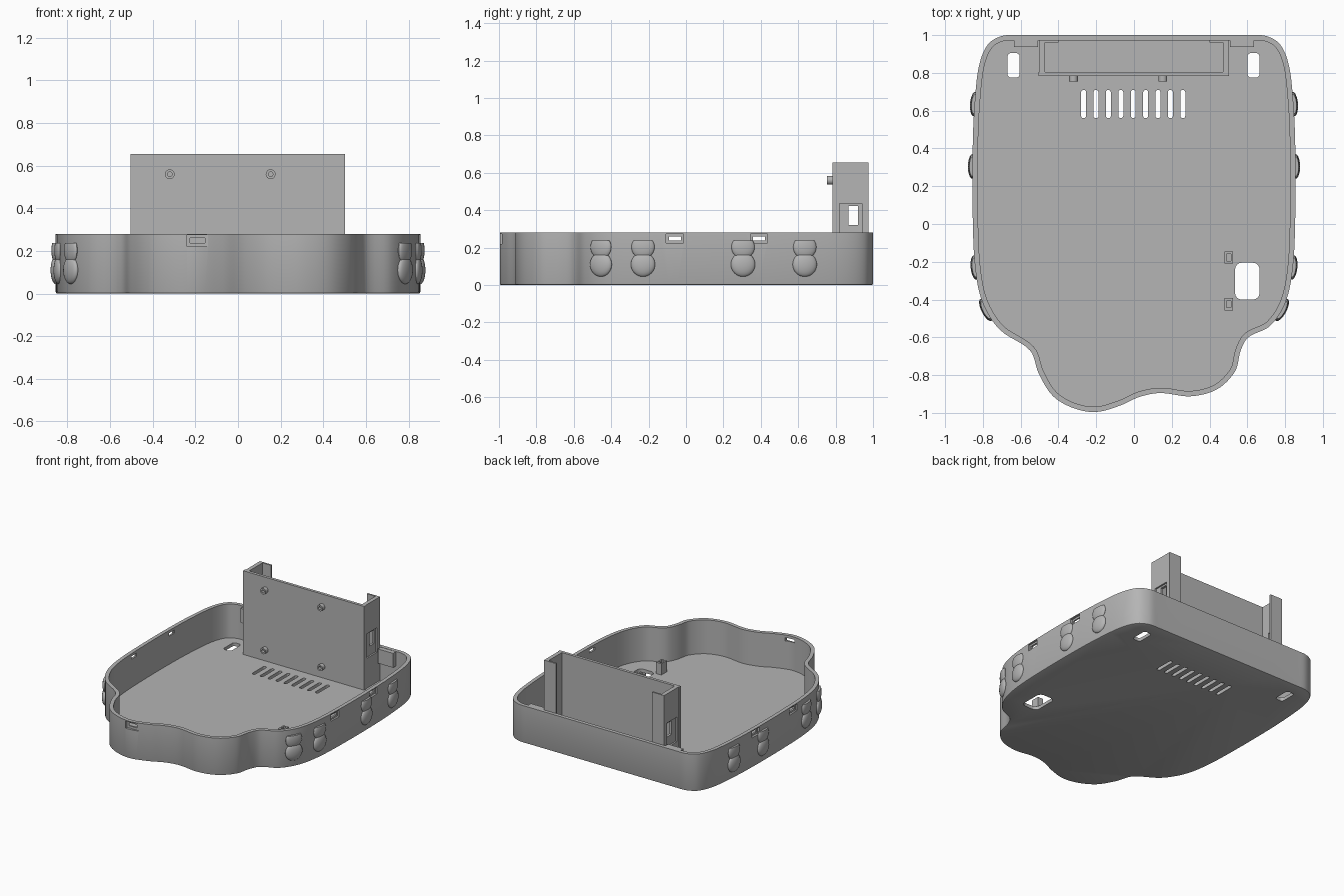
import bpy, bmesh, math
from mathutils import Vector, Matrix

if "Cube" in bpy.data.objects:
    bpy.data.objects.remove(bpy.data.objects["Cube"])

grey = bpy.data.materials.new("plain_grey")
grey.diffuse_color = (0.46, 0.46, 0.46, 1)
grey.use_nodes = True
grey.node_tree.nodes["Principled BSDF"].inputs["Base Color"].default_value = grey.diffuse_color
WALL, HEIGHT, FLOOR = 0.028, 0.28, 0.025


def make(name, bm, smooth=False):
    bmesh.ops.recalc_face_normals(bm, faces=bm.faces)
    mesh = bpy.data.meshes.new(name)
    bm.to_mesh(mesh)
    bm.free()
    ob = bpy.data.objects.new(name, mesh)
    bpy.context.collection.objects.link(ob)
    mesh.materials.append(grey)
    if smooth:
        smooth_shade(ob)
    return ob


def smooth_shade(ob):
    bpy.ops.object.select_all(action='DESELECT')
    ob.select_set(True)
    bpy.context.view_layer.objects.active = ob
    bpy.ops.object.shade_smooth_by_angle(angle=math.radians(30))


def add_box(bm, x0, x1, y0, y1, z0, z1):
    m = Matrix.Translation(((x0 + x1) / 2, (y0 + y1) / 2, (z0 + z1) / 2))
    bmesh.ops.create_cube(bm, size=1, matrix=m @ Matrix.Diagonal((x1 - x0, y1 - y0, z1 - z0, 1)))


def box(name, *dims):
    bm = bmesh.new()
    add_box(bm, *dims)
    return make(name, bm)


def add_rounded_hole(bm, x0, x1, y0, y1, r):
    ring = []
    for cx, cy, a in ((x1 - r, y1 - r, 0), (x0 + r, y1 - r, 90), (x0 + r, y0 + r, 180), (x1 - r, y0 + r, 270)):
        for k in range(5):
            t = math.radians(a + k * 22.4)
            ring.append((cx + r * math.cos(t), cy + r * math.sin(t)))
    skin(bm, [[(x, y, z) for x, y in ring] for z in (-0.1, 0.1)])


def skin(bm, rings):
    # Join closed rings of points and cap both ends
    loops = [[bm.verts.new(p) for p in ring] for ring in rings]
    n = len(loops[0])
    for a, b in zip(loops, loops[1:]):
        for i in range(n):
            j = (i + 1) % n
            bm.faces.new((a[i], a[j], b[j], b[i]))
    bm.faces.new(loops[0])
    bm.faces.new(loops[-1])


def cut(ob, bm):
    cutter = make("cutter", bm)
    cutter.hide_render = True
    mod = ob.modifiers.new("cut", 'BOOLEAN')
    mod.operation, mod.solver, mod.object = 'DIFFERENCE', 'EXACT', cutter
    bpy.ops.object.select_all(action='DESELECT')
    ob.select_set(True)
    bpy.context.view_layer.objects.active = ob
    bpy.ops.object.modifier_apply(modifier="cut")
    bpy.data.objects.remove(cutter, do_unlink=True)


# Tray outline: symmetric shoulders and an irregular wavy front
shoulder = [(0.62, 1), (0.70, 0.995), (0.77, 0.955), (0.815, 0.86), (0.838, 0.71), (0.853, 0.45),
            (0.854, 0.05), (0.84, -0.24), (0.80, -0.42)]
front = [(0.72, -0.54), (0.605, -0.60), (0.565, -0.67), (0.535, -0.78), (0.44, -0.875), (0.30, -0.912),
         (0.14, -0.895), (0.03, -0.915), (-0.07, -0.96), (-0.20, -0.995), (-0.32, -0.975), (-0.43, -0.91),
         (-0.505, -0.79), (-0.55, -0.67), (-0.71, -0.56)]
ctrl = [Vector(p) for p in shoulder + front + [(-x, y) for x, y in reversed(shoulder)]]
n = len(ctrl)
seg = [(ctrl[(i + 1) % n] - ctrl[i]).length for i in range(n)]
tan = [(ctrl[(i + 1) % n] - ctrl[i - 1]) / (seg[i] + seg[i - 1]) for i in range(n)]
tan[0] = tan[-1] = Vector((1, 0))
outline = []
for i in range(n):
    a, b, d = ctrl[i], ctrl[(i + 1) % n], seg[i]
    for k in range(6):
        t = k / 6
        outline.append(a * (2 * t**3 - 3 * t**2 + 1) + tan[i] * d * (t**3 - 2 * t**2 + t)
                       + b * (3 * t**2 - 2 * t**3) + tan[(i + 1) % n] * d * (t**3 - t**2))
N = len(outline)
inward = []
for i in range(N):
    t = (outline[(i + 1) % N] - outline[i - 1]).normalized()
    inward.append(Vector((t.y, -t.x)))


def ring(inset, z):
    return [(p.x + q.x * inset, p.y + q.y * inset, z) for p, q in zip(outline, inward)]


bm = bmesh.new()
skin(bm, [ring(0.008, 0), ring(0.002, 0.003), ring(0, 0.008), ring(0, HEIGHT), ring(WALL, HEIGHT), ring(WALL, FLOOR)])
tray = make("tray", bm)

# Recesses around the wall slots
bm = bmesh.new()
for y in (-0.06, 0.39):
    for x0, x1 in ((0.838, 1), (-1, -0.838)):
        add_box(bm, x0, x1, y - 0.046, y + 0.046, 0.224, 0.274)
add_box(bm, -0.24, -0.14, -1.1, -0.978, 0.22, 0.274)
cut(tray, bm)

# Wall slots, floor vents and floor openings
bm = bmesh.new()
for y in (-0.06, 0.39):
    add_box(bm, -1, 1, y - 0.032, y + 0.032, 0.237, 0.26)
add_box(bm, -0.225, -0.155, -1.1, -0.9, 0.237, 0.26)
for i in range(9):
    x = -0.267 + i * 0.0657
    add_rounded_hole(bm, x - 0.013, x + 0.013, 0.56, 0.71, 0.0125)
add_rounded_hole(bm, -0.67, -0.605, 0.775, 0.905, 0.02)
add_rounded_hole(bm, 0.60, 0.665, 0.775, 0.905, 0.02)
add_rounded_hole(bm, 0.535, 0.665, -0.40, -0.205, 0.035)
cut(tray, bm)
smooth_shade(tray)

# Paired grip bumps on the side walls
for side in (1, -1):
    for y in (-0.455, -0.23, 0.305, 0.635):
        i = min((k for k in range(N) if outline[k].x * side > 0.6), key=lambda k: abs(outline[k].y - y))
        j = i + 1 if (outline[i].y - y) * (outline[(i + 1) % N].y - y) < 0 else i - 1
        f = (y - outline[i].y) / (outline[j].y - outline[i].y)
        p = outline[i].lerp(outline[j], f)
        out = -inward[i].lerp(inward[j], f)
        turn = Matrix.Rotation(math.atan2(out.y, out.x), 4, 'Z')
        for name, z, r, depth in (("lower_bump", 0.11, 0.065, 0.024), ("upper_bump", 0.203, 0.062, 0.02)):
            bm = bmesh.new()
            bmesh.ops.create_uvsphere(bm, u_segments=32, v_segments=16, radius=1,
                                      matrix=Matrix.Translation((p.x, p.y, z)) @ turn @ Matrix.Diagonal((depth, r, r, 1)))
            if name == "upper_bump":
                res = bmesh.ops.bisect_plane(bm, geom=bm.verts[:] + bm.edges[:] + bm.faces[:],
                                             plane_co=(0, 0, 0.238), plane_no=(0, 0, 1), clear_outer=True)
                bmesh.ops.holes_fill(bm, edges=[e for e in res["geom_cut"] if isinstance(e, bmesh.types.BMEdge)])
            make(name, bm, True)

# Upright holder: front plate, slotted sides and back lips
TOP = 0.655
box("holder_plate", -0.505, 0.503, 0.783, 0.805, 0.01, TOP)
for s in (-1, 1):
    xs = sorted((s * 0.47, s * 0.50))
    panel = box("holder_side", *xs, 0.80, 0.975, 0.01, TOP)
    bm = bmesh.new()
    add_box(bm, *sorted((s * 0.488, s * 0.6)), 0.82, 0.94, 0.25, 0.435)
    cut(panel, bm)
    bm = bmesh.new()
    add_box(bm, *sorted((s * 0.4, s * 0.6)), 0.868, 0.92, 0.32, 0.422)
    cut(panel, bm)
    box("holder_lip", *sorted((s * 0.40, s * 0.475)), 0.962, 0.975, 0.01, TOP)
    # Catch block on the back wall
    box("catch_block", *sorted((s * 0.508, s * 0.635)), 0.938, 0.985, 0.17, 0.278)

# Hollow mounting pins on the holder plate
for x in (-0.32, 0.153):
    for z in (0.11, 0.56):
        bm = bmesh.new()
        rings = []
        for r, y in ((0.023, 0.79), (0.023, 0.754), (0.011, 0.754), (0.011, 0.782)):
            rings.append([(x + r * math.cos(a * math.tau / 24), y, z + r * math.sin(a * math.tau / 24))
                          for a in range(24)])
        skin(bm, rings)
        make("mounting_pin", bm, True)

# Small hollow posts beside the large floor opening
for y in (-0.178, -0.425):
    post = box("floor_post", 0.48, 0.525, y - 0.032, y + 0.032, 0.015, 0.11)
    bm = bmesh.new()
    add_box(bm, 0.491, 0.514, y - 0.018, y + 0.018, 0.05, 0.2)
    cut(post, bm)
